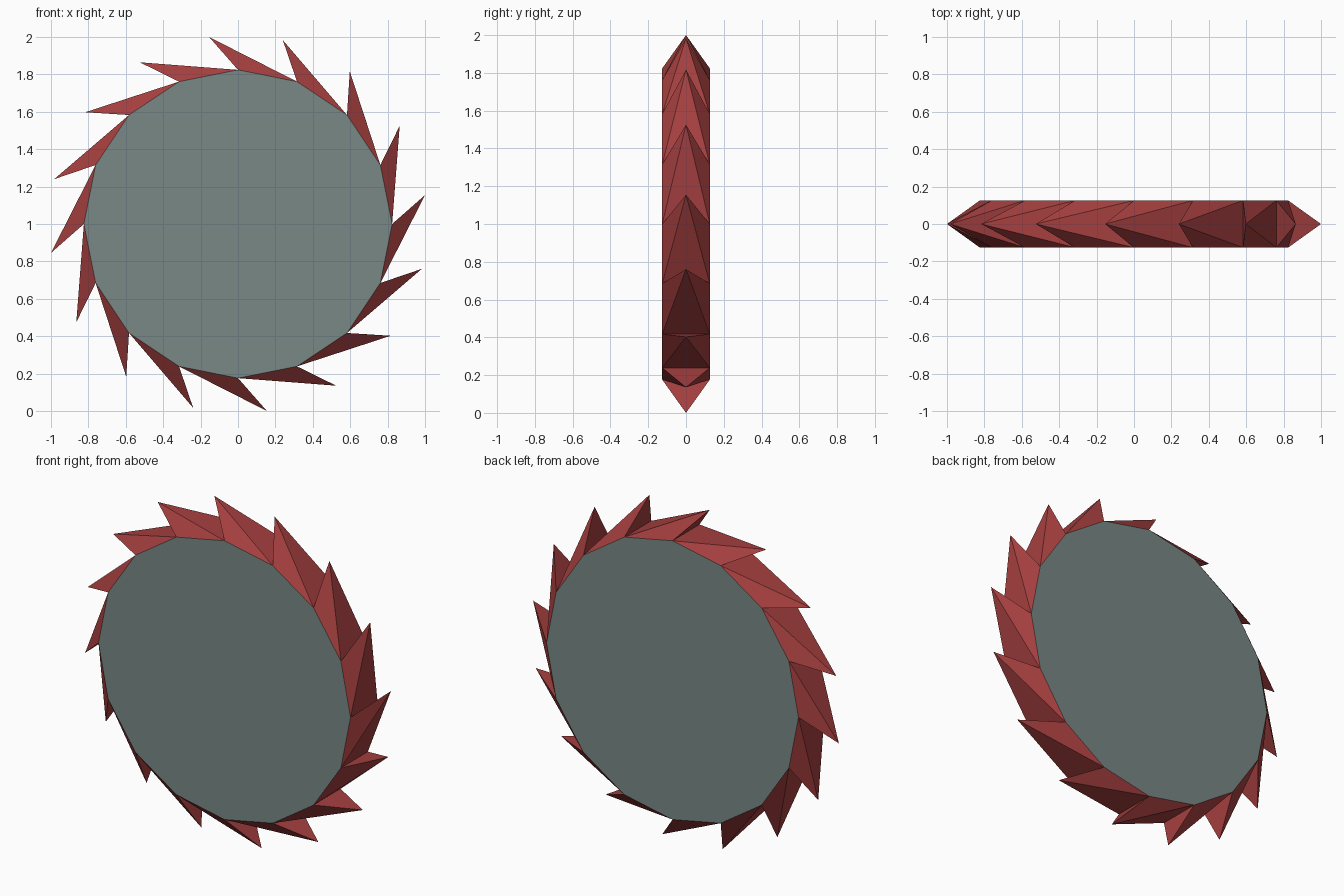
import bpy, bmesh, math
from mathutils import Matrix, Vector

if "Cube" in bpy.data.objects:
    bpy.data.objects.remove(bpy.data.objects["Cube"])

SIDES = 16
DISC_R, HALF_T = 0.824, 0.126
LEAN = math.radians(8.8)
TIP_R = 1.0 / math.cos(LEAN)


def material(name, color):
    m = bpy.data.materials.new(name)
    m.diffuse_color = color
    m.use_nodes = True
    m.node_tree.nodes["Principled BSDF"].inputs["Base Color"].default_value = m.diffuse_color
    return m


bm = bmesh.new()

# Sixteen-sided disc facing -y, with a corner straight up
bmesh.ops.create_cone(bm, cap_ends=True, segments=SIDES, radius1=DISC_R, radius2=DISC_R,
                      depth=2 * HALF_T, matrix=Matrix.Rotation(math.pi / 2, 4, 'X'))
bm.normal_update()

# Rim faces become leaning pyramid teeth
rim = [f for f in bm.faces if len(f.verts) == 4]
for tip in bmesh.ops.poke(bm, faces=rim)["verts"]:
    mid = math.atan2(tip.co.z, tip.co.x)
    a = mid + math.pi / SIDES + LEAN
    tip.co = Vector((TIP_R * math.cos(a), 0, TIP_R * math.sin(a)))
for f in bm.faces:
    f.material_index = 1 if len(f.verts) == 3 else 0
    f.smooth = False

bmesh.ops.translate(bm, verts=bm.verts, vec=(0, 0, 1))
bmesh.ops.recalc_face_normals(bm, faces=bm.faces)

mesh = bpy.data.meshes.new("saw_blade")
bm.to_mesh(mesh)
bm.free()
mesh.materials.append(material("disc_grey", (0.19, 0.25, 0.24, 1)))
mesh.materials.append(material("tooth_red", (0.38, 0.05, 0.05, 1)))
blade = bpy.data.objects.new("saw_blade", mesh)
bpy.context.collection.objects.link(blade)
